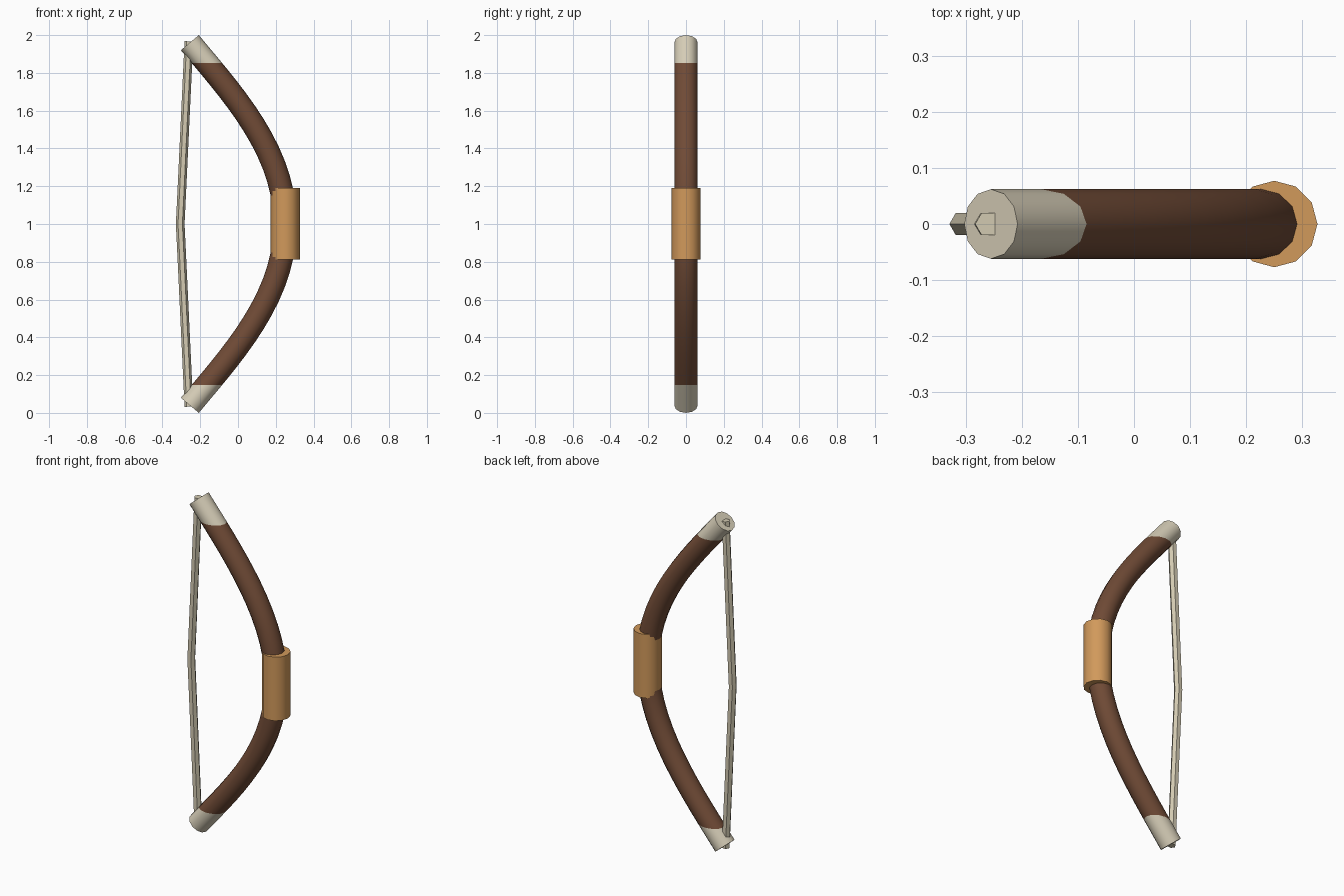
import bpy, bmesh, math
from mathutils import Vector

cube = bpy.data.objects.get("Cube")
if cube:
    bpy.data.objects.remove(cube, do_unlink=True)


def material(name, rgb):
    m = bpy.data.materials.new(name)
    m.use_nodes = True
    m.diffuse_color = (*rgb, 1)
    m.node_tree.nodes["Principled BSDF"].inputs["Base Color"].default_value = (*rgb, 1)
    return m


brown = material("brown_wood", (0.162, 0.07, 0.037))
bone = material("pale_bone", (0.68, 0.62, 0.48))
tan = material("tan_leather", (0.64, 0.32, 0.105))
cord = material("pale_cord", (0.66, 0.60, 0.45))


def sweep(path, radius, sides):
    """Capped tube along a path of (x, z) points, as a bmesh."""
    bm = bmesh.new()
    pts = [Vector((x, 0, z)) for x, z in path]
    rings = []
    for i, p in enumerate(pts):
        tangent = (pts[min(i + 1, len(pts) - 1)] - pts[max(i - 1, 0)]).normalized()
        side = Vector((0, 1, 0)).cross(tangent)
        ring = []
        for k in range(sides):
            a = math.tau * k / sides
            ring.append(bm.verts.new(p + radius * (side * math.cos(a) + Vector((0, math.sin(a), 0)))))
        rings.append(ring)
    for a, b in zip(rings, rings[1:]):
        for k in range(sides):
            n = (k + 1) % sides
            bm.faces.new((a[k], a[n], b[n], b[k]))
    bm.faces.new(rings[0])
    bm.faces.new(rings[-1])
    bmesh.ops.recalc_face_normals(bm, faces=bm.faces)
    return bm


def finish(bm, name, mats):
    mesh = bpy.data.meshes.new(name)
    bm.to_mesh(mesh)
    bm.free()
    for m in mats:
        mesh.materials.append(m)
    ob = bpy.data.objects.new(name, mesh)
    bpy.context.collection.objects.link(ob)
    bpy.ops.object.select_all(action='DESELECT')
    ob.select_set(True)
    bpy.context.view_layer.objects.active = ob
    bpy.ops.object.shade_smooth_by_angle(angle=math.radians(40))
    return ob


def mirrored(half):
    """Upper half path plus its reflection about mid height."""
    return half + [(x, 2 - z) for x, z in reversed(half[:-1])]


# Curved limbs with bone tips cut off level
ctrl = [Vector(c) for c in ((-0.255, 1.96), (-0.03, 1.69), (0.25, 1.39), (0.25, 1.0))]
half = []
for i in range(15):
    t = i / 14
    u = 1 - t
    p = ctrl[0] * u**3 + ctrl[1] * 3 * u * u * t + ctrl[2] * 3 * u * t * t + ctrl[3] * t**3
    half.append((p.x, p.y))
limb = sweep(mirrored(half), 0.062, 12)
for z in (0.147, 1.853):
    bmesh.ops.bisect_plane(limb, geom=limb.verts[:] + limb.edges[:] + limb.faces[:],
                           plane_co=(0, 0, z), plane_no=(0, 0, 1))
for f in limb.faces:
    f.material_index = int(abs(f.calc_center_median().z - 1) > 0.853)
finish(limb, "bow_limbs", [brown, bone])

# Leather grip
finish(sweep([(0.25, 0.813), (0.25, 1.19)], 0.077, 12), "grip", [tan])

# Bowstring, slightly bent in the middle
string = mirrored([(-0.26, 1.967), (-0.301, 1.1), (-0.306, 1.0)])
finish(sweep(string, 0.023, 6), "bowstring", [cord])
